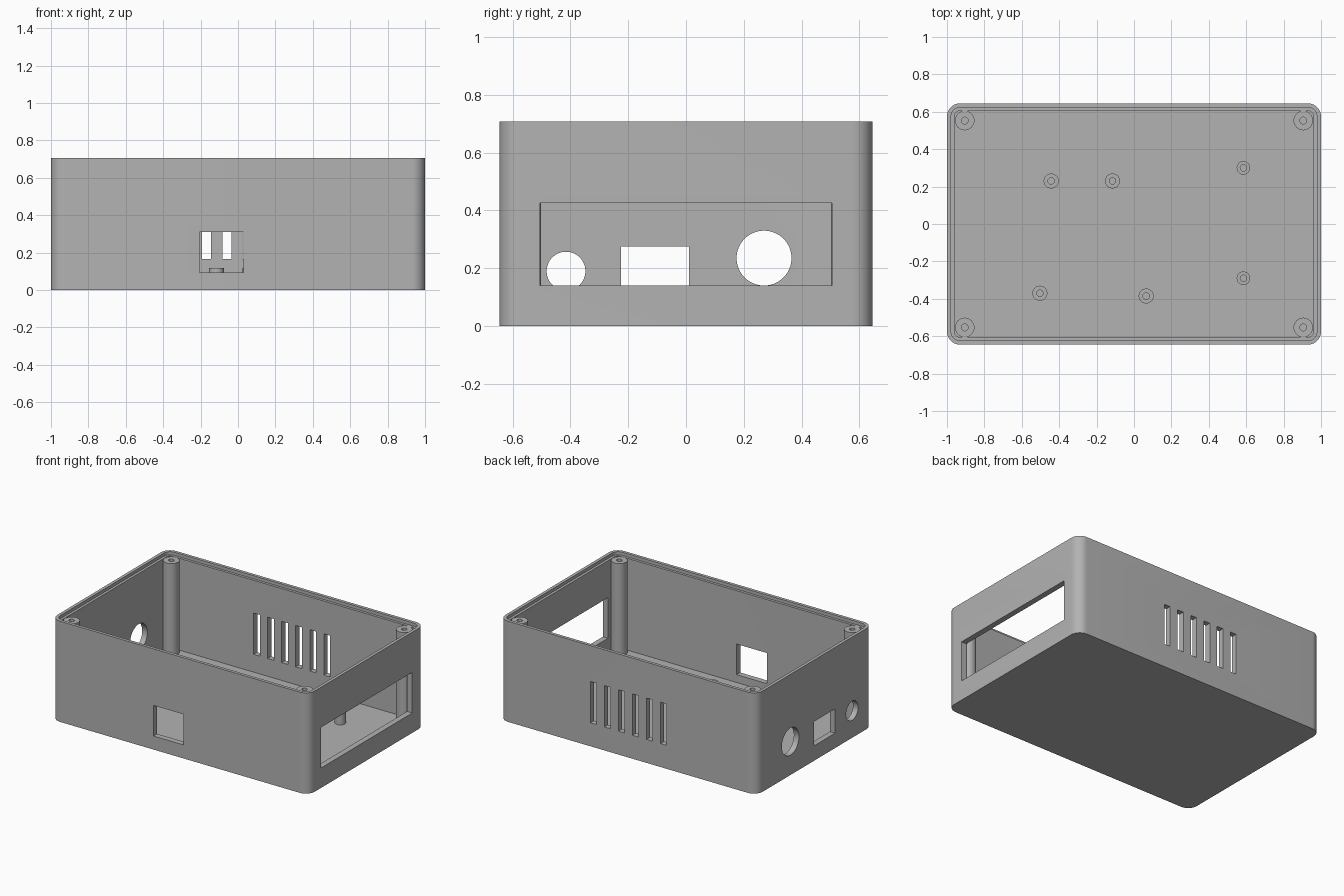
import bpy, bmesh
from math import cos, sin, pi, radians
from mathutils import Matrix, Vector

cube = bpy.data.objects.get("Cube")
if cube:
    bpy.data.objects.remove(cube, do_unlink=True)

# Overall dimensions
HALF_X, HALF_Y, HEIGHT = 1.0, 0.645, 0.707
CORNER, LIP, WALL = 0.07, 0.022, 0.04
STEP_Z, FLOOR_Z = 0.685, 0.04

grey = bpy.data.materials.new("plain grey plastic")
grey.use_nodes = True
grey.diffuse_color = (0.45, 0.45, 0.45, 1)
grey.node_tree.nodes["Principled BSDF"].inputs["Base Color"].default_value = (0.45, 0.45, 0.45, 1)


def make_object(name, bm):
    bmesh.ops.recalc_face_normals(bm, faces=bm.faces)
    mesh = bpy.data.meshes.new(name)
    bm.to_mesh(mesh)
    bm.free()
    mesh.materials.append(grey)
    obj = bpy.data.objects.new(name, mesh)
    bpy.context.collection.objects.link(obj)
    return obj


def activate(obj):
    bpy.ops.object.select_all(action='DESELECT')
    obj.select_set(True)
    bpy.context.view_layer.objects.active = obj


def smooth(obj):
    activate(obj)
    bpy.ops.object.shade_smooth_by_angle(angle=radians(30))


def rounded_ring(bm, inset, z, steps=10):
    """One loop of the rounded rectangular outline."""
    r = CORNER - inset
    cx, cy = HALF_X - CORNER, HALF_Y - CORNER
    ring = []
    for k, (sx, sy) in enumerate([(1, 1), (-1, 1), (-1, -1), (1, -1)]):
        for i in range(steps + 1):
            a = (k + i / steps) * pi / 2
            ring.append(bm.verts.new((sx * cx + r * cos(a), sy * cy + r * sin(a), z)))
    return ring


def bridge(bm, a, b):
    n = len(a)
    for i in range(n):
        j = (i + 1) % n
        bm.faces.new((a[i], a[j], b[j], b[i]))


# Open tray with a stepped rim
bm = bmesh.new()
sections = [(0, 0), (0, HEIGHT), (LIP, HEIGHT), (LIP, STEP_Z), (WALL, STEP_Z), (WALL, FLOOR_Z)]
rings = [rounded_ring(bm, inset, z) for inset, z in sections]
for a, b in zip(rings, rings[1:]):
    bridge(bm, a, b)
bm.faces.new(rings[0])
bm.faces.new(rings[-1])
case_body = make_object("case_body", bm)


# Cutters for the wall openings
def box_cut(bm, low, high):
    low, high = Vector(low), Vector(high)
    size = high - low
    m = Matrix.Translation((low + high) / 2) @ Matrix.Diagonal((*size, 1))
    bmesh.ops.create_cube(bm, size=1, matrix=m)


def round_cut(bm, y, z, r):
    m = Matrix.Translation((-HALF_X, y, z)) @ Matrix.Rotation(pi / 2, 4, 'Y')
    bmesh.ops.create_cone(bm, cap_ends=True, segments=64, radius1=r, radius2=r, depth=0.2, matrix=m)


bm = bmesh.new()
box_cut(bm, (0.9, -0.505, 0.14), (1.1, 0.505, 0.425))        # wide right-hand window
box_cut(bm, (-0.205, -0.75, 0.095), (0.03, -0.55, 0.31))     # front window
box_cut(bm, (-1.1, -0.225, 0.105), (-0.9, 0.01, 0.275))      # socket opening
round_cut(bm, -0.415, 0.19, 0.067)
round_cut(bm, 0.27, 0.235, 0.095)
for i in range(6):                                           # rear vents
    x = -0.278 + 0.109 * i
    box_cut(bm, (x - 0.024, 0.55, 0.165), (x + 0.024, 0.75, 0.455))
cutter = make_object("opening_cutter", bm)
cutter.hide_render = True

cut = case_body.modifiers.new("openings", 'BOOLEAN')
cut.operation = 'DIFFERENCE'
cut.solver = 'EXACT'
cut.object = cutter
activate(case_body)
bpy.ops.object.modifier_apply(modifier=cut.name)
bpy.data.objects.remove(cutter, do_unlink=True)
smooth(case_body)


# Hollow round posts
def post(name, x, y, top, radius, hole, hole_bottom, segments=40):
    bm = bmesh.new()
    profile = [(radius, FLOOR_Z - 0.005), (radius, top), (hole, top), (hole, hole_bottom)]
    loops = []
    for r, z in profile:
        loops.append([bm.verts.new((x + r * cos(2 * pi * i / segments),
                                    y + r * sin(2 * pi * i / segments), z))
                      for i in range(segments)])
    for a, b in zip(loops, loops[1:]):
        bridge(bm, a, b)
    bm.faces.new(loops[0])
    bm.faces.new(loops[-1])
    smooth(make_object(name, bm))


# Corner screw pillars
for side, sx in (("left", 1), ("right", -1)):
    for end, sy in (("front", -1), ("back", 1)):
        post(f"{end}_{side}_pillar", sx * 0.905, sy * 0.553, STEP_Z, 0.052, 0.018, 0.4)

# Board standoffs on the floor
standoffs = [(-0.443, 0.23, 0.04), (-0.115, 0.23, 0.04), (-0.503, -0.37, 0.04),
             (0.065, -0.385, 0.04), (0.585, 0.3, 0.036), (0.585, -0.29, 0.036)]
for i, (x, y, r) in enumerate(standoffs, 1):
    post(f"standoff_{i}", x, y, 0.118, r, 0.017, FLOOR_Z + 0.002)
